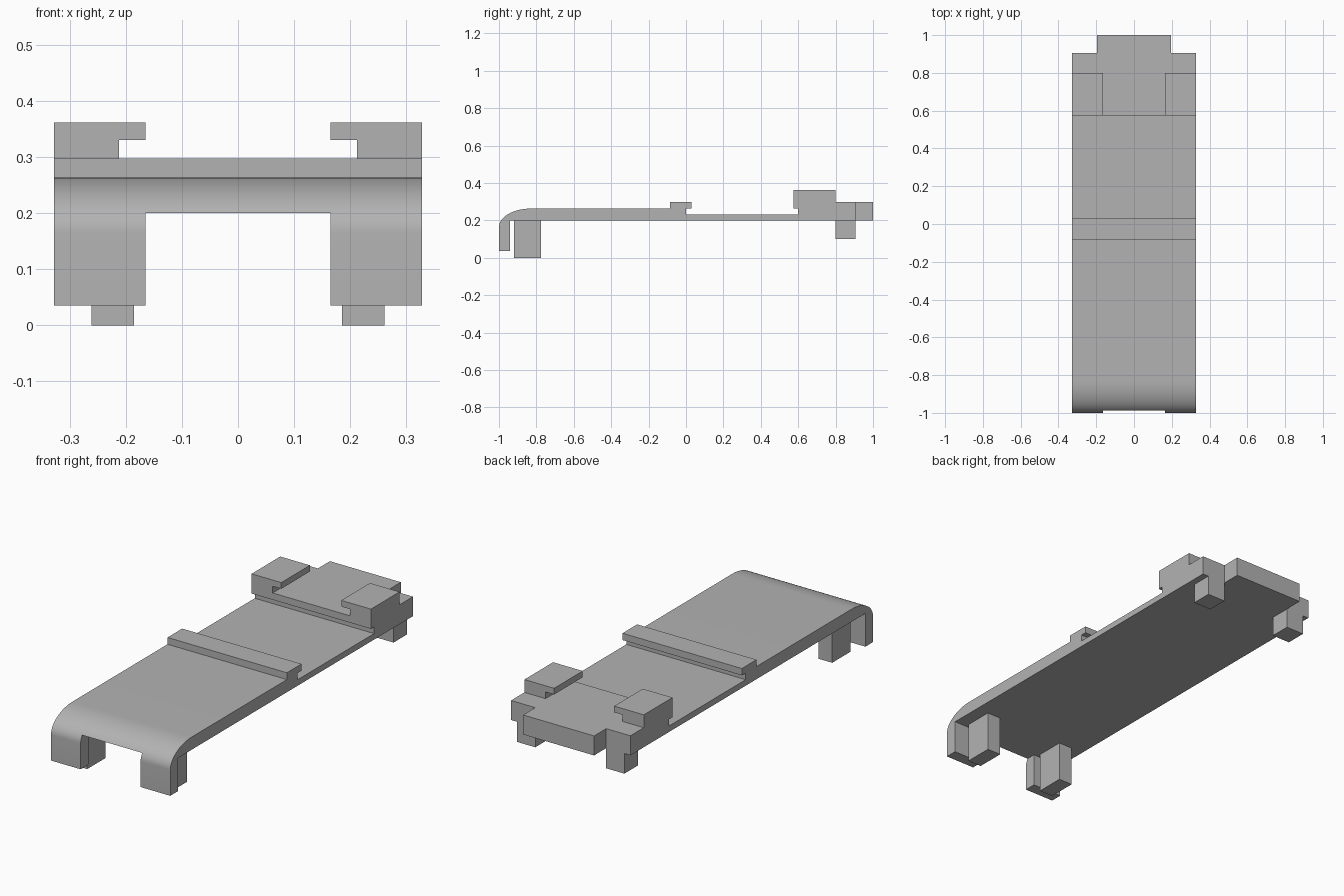
import bpy
import math
from mathutils import Vector

cube = bpy.data.objects.get("Cube")
if cube:
    bpy.data.objects.remove(cube)

grey = bpy.data.materials.new("plain grey")
grey.use_nodes = True
colour = (0.45, 0.45, 0.45, 1)
grey.diffuse_color = colour
grey.node_tree.nodes["Principled BSDF"].inputs["Base Color"].default_value = colour

HALF = 0.328      # half width of the plate
INNER = 0.165     # inner edge of lips and clips
BASE = 0.2        # underside of the plate
TOP = 0.263       # main top surface
RAISED = 0.297    # rib and rear block top


def prism(name, profile, axis, start, end):
    """Extrude a profile along x (profile in y, z) or along y (profile in x, z)."""
    def place(point, t):
        return (t, *point) if axis == "x" else (point[0], t, point[1])
    n = len(profile)
    verts = [place(p, t) for t in (start, end) for p in profile]
    faces = [list(range(n)), list(range(n, 2 * n))]
    faces += [[i, (i + 1) % n, (i + 1) % n + n, i + n] for i in range(n)]
    mesh = bpy.data.meshes.new(name)
    mesh.from_pydata(verts, [], faces)
    mesh.materials.append(grey)
    obj = bpy.data.objects.new(name, mesh)
    bpy.context.collection.objects.link(obj)
    select(obj)
    bpy.ops.object.mode_set(mode="EDIT")
    bpy.ops.mesh.select_all(action="SELECT")
    bpy.ops.mesh.normals_make_consistent(inside=False)
    bpy.ops.object.mode_set(mode="OBJECT")
    return obj


def select(obj):
    bpy.ops.object.select_all(action="DESELECT")
    obj.select_set(True)
    bpy.context.view_layer.objects.active = obj


def box(name, x0, x1, y0, y1, z0, z1):
    return prism(name, [(y0, z0), (y1, z0), (y1, z1), (y0, z1)], "x", x0, x1)


def cut(obj, cutter):
    mod = obj.modifiers.new("cut", "BOOLEAN")
    mod.operation = "DIFFERENCE"
    mod.solver = "EXACT"
    mod.object = cutter
    select(obj)
    bpy.ops.object.modifier_apply(modifier=mod.name)
    bpy.data.objects.remove(cutter)


# Plate: rounded front lip, flat top, rib, recessed step and raised rear block
steps = 16
bend = [(-0.83 - 0.17 * math.cos(a), 0.163 + 0.1 * math.sin(a))
        for a in (math.pi / 2 * i / steps for i in range(steps + 1))]
plate_profile = [(-0.94, BASE), (-0.94, 0.035), (-1, 0.035)] + bend + [
    (-0.085, TOP), (-0.085, RAISED), (0.03, RAISED), (0.03, TOP),
    (0, TOP), (0, 0.23), (0.6, 0.23), (0.6, TOP),
    (0.575, TOP), (0.575, RAISED), (1, RAISED), (1, BASE)]
plate = prism("plate", plate_profile, "x", -HALF, HALF)

# Front opening between the two lips, and the rear corner notches
cut(plate, box("front_cutter", -INNER, INNER, -1.1, -0.94, -0.1, BASE))
for side in (-1, 1):
    cut(plate, box("rear_cutter", side * 0.195, side * 0.5, 0.905, 1.1, 0.1, 0.4))
select(plate)
bpy.ops.object.shade_smooth_by_angle(angle=math.radians(30))

# Paired parts on both sides
for side, label in ((1, "left"), (-1, "right")):
    clip = [(0.212, RAISED), (HALF, RAISED), (HALF, 0.361),
            (INNER, 0.361), (INNER, 0.33), (0.212, 0.33)]
    prism(label + "_clip", [(side * x, z) for x, z in clip], "y", 0.575, 0.8)
    box(label + "_front_peg", side * 0.185, side * 0.261, -0.92, -0.775, 0, BASE)
    box(label + "_rear_peg", side * 0.195, side * 0.295, 0.8, 0.905, 0.1, BASE)
